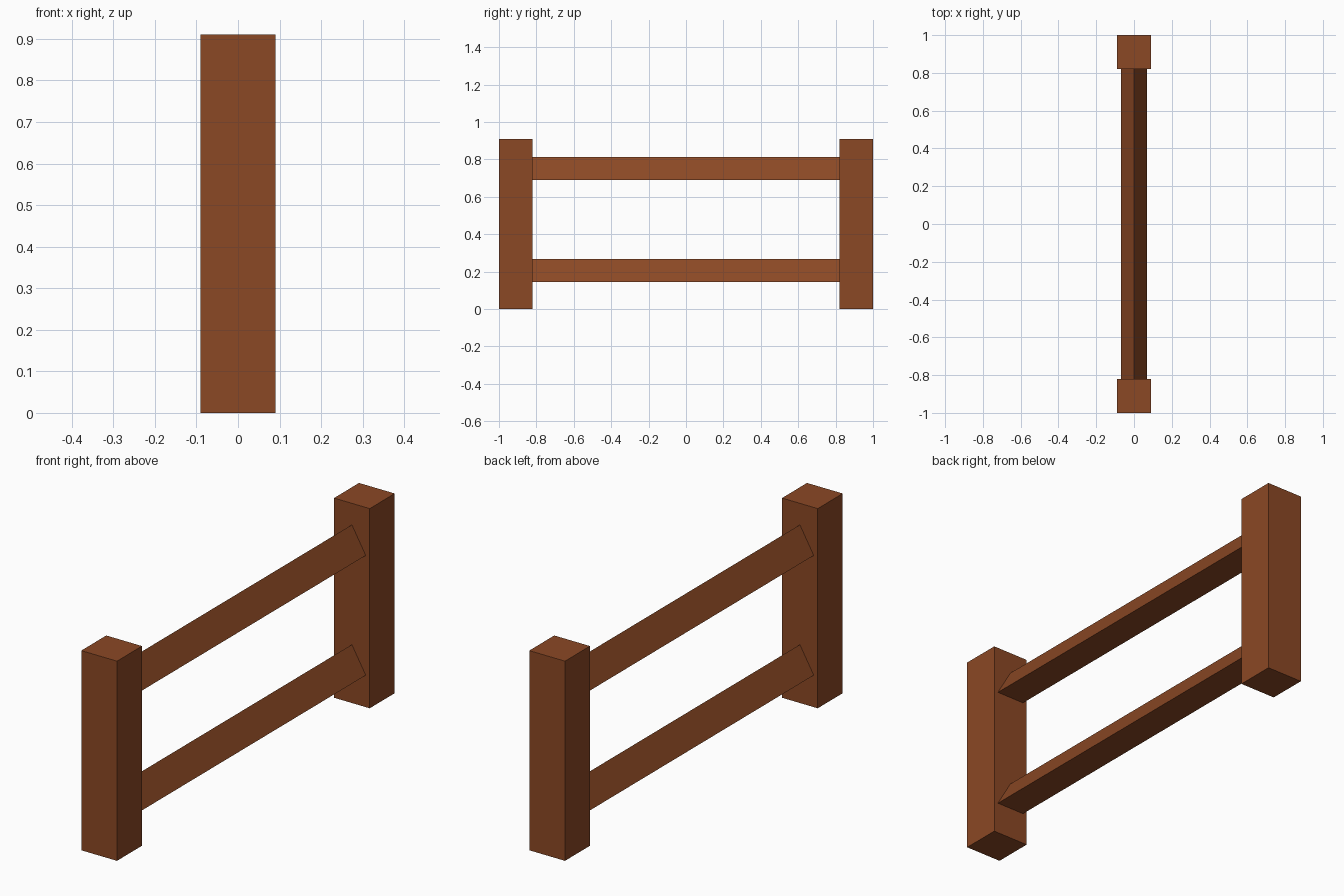
import bpy, bmesh
from math import sqrt

if "Cube" in bpy.data.objects:
    bpy.data.objects.remove(bpy.data.objects["Cube"])

wood = bpy.data.materials.new("brown_wood")
wood.diffuse_color = (0.26, 0.065, 0.018, 1)
wood.use_nodes = True
wood.node_tree.nodes["Principled BSDF"].inputs["Base Color"].default_value = wood.diffuse_color


def extrude_profile(name, profile, direction):
    """Solid made by sweeping a flat profile along a direction."""
    bm = bmesh.new()
    face = bm.faces.new([bm.verts.new(p) for p in profile])
    swept = bmesh.ops.extrude_face_region(bm, geom=[face])["geom"]
    verts = [g for g in swept if isinstance(g, bmesh.types.BMVert)]
    bmesh.ops.translate(bm, verts=verts, vec=direction)
    bmesh.ops.recalc_face_normals(bm, faces=bm.faces)
    mesh = bpy.data.meshes.new(name)
    bm.to_mesh(mesh)
    bm.free()
    mesh.materials.append(wood)
    obj = bpy.data.objects.new(name, mesh)
    bpy.context.collection.objects.link(obj)


POST, HEIGHT = 0.18, 0.91
RAIL, INNER = 0.14, 0.82
h = POST / 2

# Square posts at both ends
for name, y in (("front_post", -1 + h), ("back_post", 1 - h)):
    square = [(-h, y - h, 0), (h, y - h, 0), (h, y + h, 0), (-h, y + h, 0)]
    extrude_profile(name, square, (0, 0, HEIGHT))

# Triangular rails, ridge upward, running between the posts
for name, z in (("lower_rail", 0.145), ("upper_rail", 0.691)):
    triangle = [(-RAIL / 2, -INNER, z), (RAIL / 2, -INNER, z),
                (0, -INNER, z + RAIL * sqrt(3) / 2)]
    extrude_profile(name, triangle, (0, 2 * INNER, 0))
